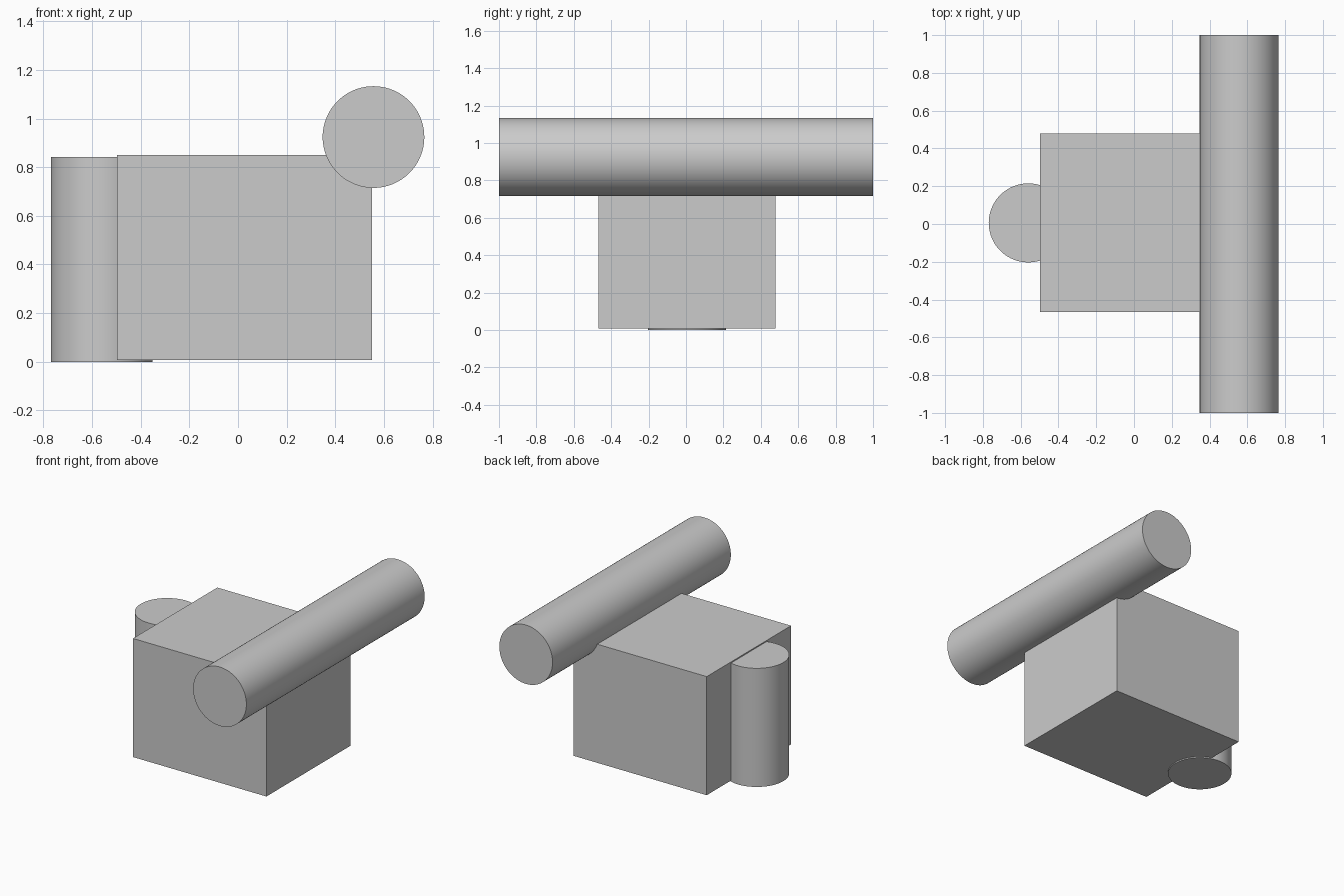
import bpy
from math import radians

cube = bpy.data.objects.get("Cube")
if cube:
    bpy.data.objects.remove(cube, do_unlink=True)

# One plain grey for every part
grey = bpy.data.materials.new("plain grey")
grey.use_nodes = True
colour = (0.6, 0.6, 0.6, 1)
grey.diffuse_color = colour
grey.node_tree.nodes["Principled BSDF"].inputs["Base Color"].default_value = colour


def finish(name):
    part = bpy.context.object
    part.name = name
    part.data.materials.append(grey)
    return part


def cylinder(name, radius, length, centre, tilt=0):
    bpy.ops.mesh.primitive_cylinder_add(vertices=96, radius=radius, depth=length,
                                        location=centre, rotation=(radians(tilt), 0, 0))
    part = finish(name)
    bpy.ops.object.shade_smooth_by_angle(angle=radians(30))
    return part


# Central block
bpy.ops.mesh.primitive_cube_add(size=1, location=(0.026, 0.006, 0.429))
body = finish("body_block")
body.scale = (1.048, 0.946, 0.842)

# Upright post sunk into the right side, and long bar across the top left edge
cylinder("upright_post", 0.209, 0.842, (-0.56, 0.006, 0.421))
cylinder("top_bar", 0.209, 2, (0.557, 0, 0.924), tilt=90)
